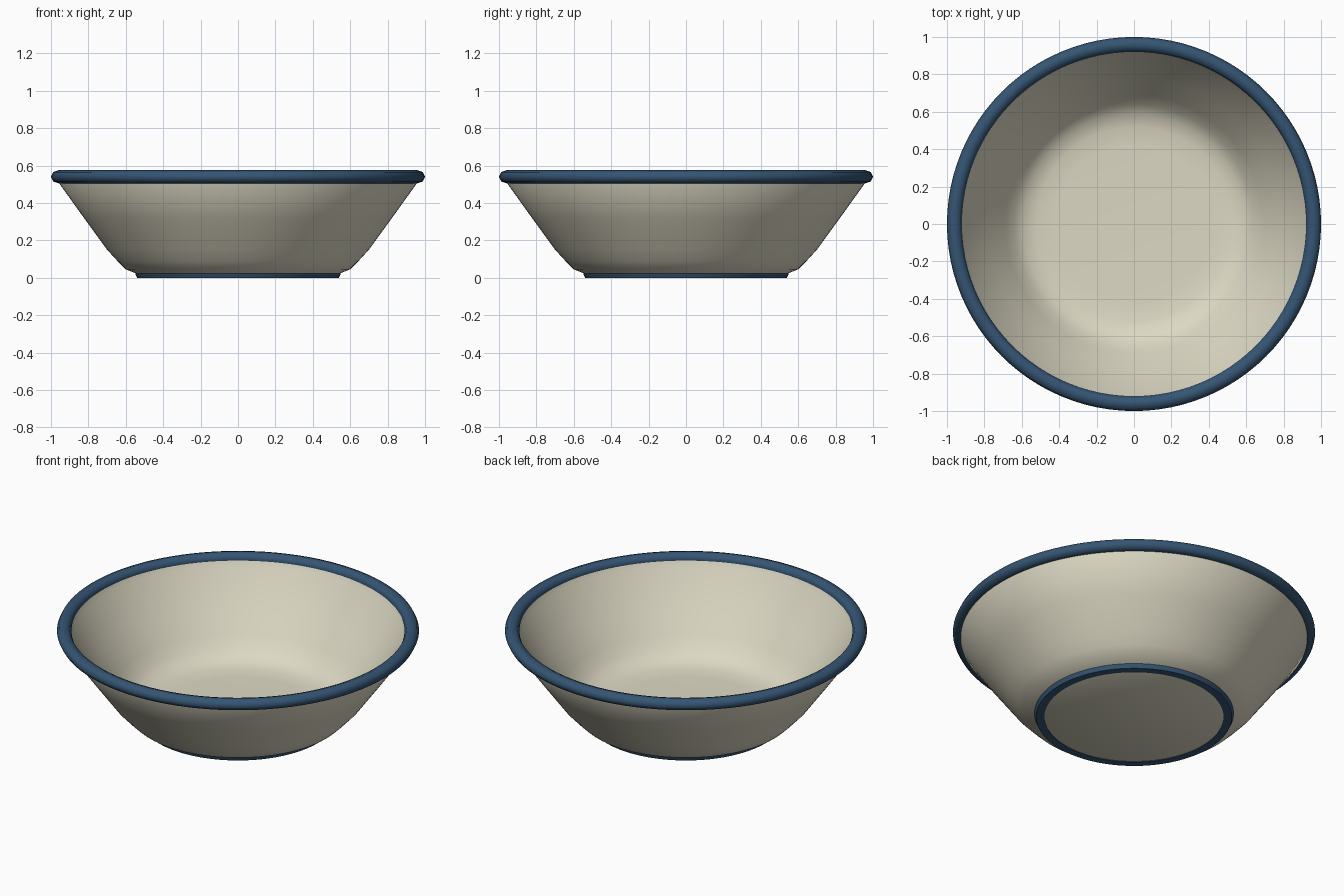
import bpy, bmesh, math

cube = bpy.data.objects.get("Cube")
if cube:
    bpy.data.objects.remove(cube, do_unlink=True)

SEGMENTS = 96


def material(name, colour):
    mat = bpy.data.materials.new(name)
    mat.use_nodes = True
    mat.diffuse_color = (*colour, 1)
    mat.node_tree.nodes["Principled BSDF"].inputs["Base Color"].default_value = (*colour, 1)
    return mat


def lathe(name, profile, mat, closed=False, angle=40):
    """Spin an (r, z) profile about the z axis."""
    bm = bmesh.new()
    verts = [bm.verts.new((r, 0, z)) for r, z in profile]
    edges = [bm.edges.new(pair) for pair in zip(verts, verts[1:])]
    if closed:
        edges.append(bm.edges.new((verts[-1], verts[0])))
    bmesh.ops.spin(bm, geom=verts + edges, cent=(0, 0, 0), axis=(0, 0, 1),
                   angle=math.tau, steps=SEGMENTS, use_merge=True)
    bmesh.ops.remove_doubles(bm, verts=bm.verts, dist=0.0001)
    bmesh.ops.recalc_face_normals(bm, faces=bm.faces)
    mesh = bpy.data.meshes.new(name)
    bm.to_mesh(mesh)
    bm.free()
    mesh.materials.append(mat)
    obj = bpy.data.objects.new(name, mesh)
    bpy.context.collection.objects.link(obj)
    bpy.ops.object.select_all(action="DESELECT")
    obj.select_set(True)
    bpy.context.view_layer.objects.active = obj
    bpy.ops.object.shade_smooth_by_angle(angle=math.radians(angle))
    return obj


cream = material("cream enamel", (0.72, 0.69, 0.55))
blue = material("navy enamel", (0.035, 0.09, 0.17))

# Bowl wall: underside, outer wall, lip, inner wall, floor
lathe("bowl", [
    (0, 0.003), (0.51, 0.003), (0.55, 0.025), (0.60, 0.045), (0.645, 0.09),
    (0.70, 0.15), (0.82, 0.315), (0.96, 0.51), (0.96, 0.55), (0.925, 0.545),
    (0.91, 0.51), (0.78, 0.325), (0.69, 0.19), (0.64, 0.125), (0.59, 0.085),
    (0.52, 0.065), (0.42, 0.06), (0, 0.06)], cream)

# Rolled rim: faceted oval section
section = [math.tau * i / 8 for i in range(8)]
lathe("rolled_rim", [(0.96 + 0.04 * math.cos(a), 0.54 + 0.035 * math.sin(a))
                     for a in section], blue, closed=True, angle=60)

# Foot ring
lathe("foot_ring", [(0.495, 0), (0.54, 0), (0.55, 0.024), (0.495, 0.024)],
      blue, closed=True)
